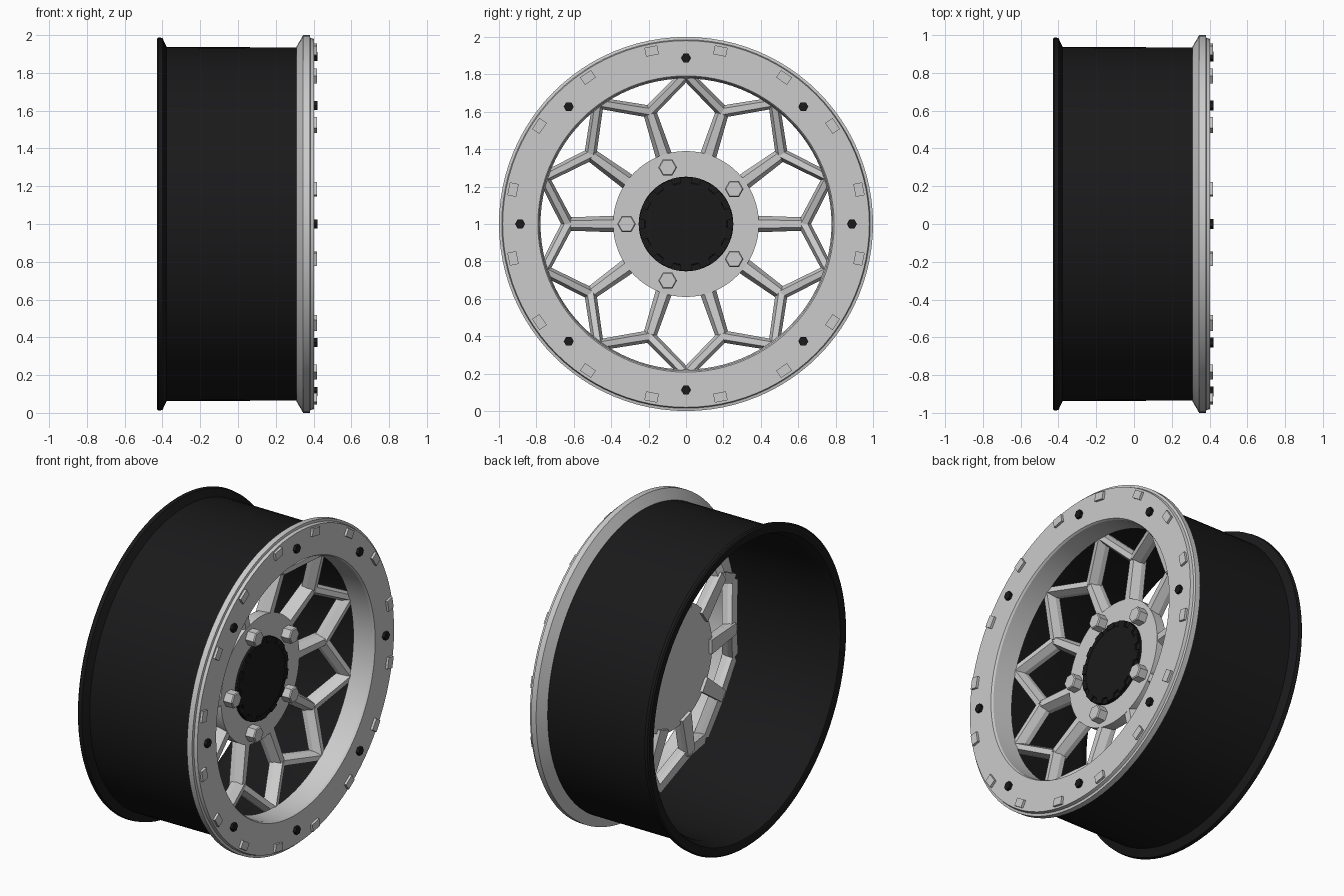
import bpy, bmesh
from math import sin, cos, pi, radians
from mathutils import Vector

if "Cube" in bpy.data.objects:
    bpy.data.objects.remove(bpy.data.objects["Cube"])


def polar(x, r, a):
    """Point on the wheel: x along the axle, radius r, angle a from +y."""
    return Vector((x, r * cos(a), 1 + r * sin(a)))


black = bpy.data.materials.new("black")
black.diffuse_color = (0.01, 0.01, 0.011, 1)
black.use_nodes = True
black.node_tree.nodes["Principled BSDF"].inputs["Base Color"].default_value = black.diffuse_color


def finish(name, bm, mat=None, smooth=False):
    bmesh.ops.recalc_face_normals(bm, faces=bm.faces)
    me = bpy.data.meshes.new(name)
    bm.to_mesh(me)
    bm.free()
    ob = bpy.data.objects.new(name, me)
    bpy.context.collection.objects.link(ob)
    if mat:
        me.materials.append(mat)
    if smooth:
        bpy.ops.object.select_all(action='DESELECT')
        ob.select_set(True)
        bpy.context.view_layer.objects.active = ob
        bpy.ops.object.shade_smooth_by_angle(angle=radians(25))
    return ob


def lathe(name, profile, mat=None, n=96):
    """Revolve a closed (x, r) profile about the axle."""
    bm = bmesh.new()
    rings = [[bm.verts.new(polar(x, r, 2 * pi * i / n)) for x, r in profile] for i in range(n)]
    m = len(profile)
    for i in range(n):
        a, b = rings[i], rings[(i + 1) % n]
        for j in range(m):
            k = (j + 1) % m
            bm.faces.new((a[j], a[k], b[k], b[j]))
    return finish(name, bm, mat, True)


def loft(bm, sections):
    """Skin equal-length point loops and cap both ends."""
    loops = [[bm.verts.new(p) for p in s] for s in sections]
    n = len(loops[0])
    for a, b in zip(loops, loops[1:]):
        for i in range(n):
            j = (i + 1) % n
            bm.faces.new((a[i], a[j], b[j], b[i]))
    bm.faces.new(loops[0][::-1])
    bm.faces.new(loops[-1])


def prism(bm, centre, r, sides, x0, x1, turn=0, bevel=0.0):
    def loop(x, rad):
        return [Vector((x, centre.y + rad * cos(turn + 2 * pi * i / sides),
                        centre.z + rad * sin(turn + 2 * pi * i / sides))) for i in range(sides)]
    loft(bm, [loop(x0, r), loop(x1 - bevel, r), loop(x1, r - bevel)] if bevel
         else [loop(x0, r), loop(x1, r)])


def block(bm, r, a, dr, dt, x0, x1):
    """Box at radius r, angle a: dr radial size, dt tangential size."""
    rad, tan = Vector((0, cos(a), sin(a))), Vector((0, -sin(a), cos(a)))
    loft(bm, [[polar(x, r, a) + rad * u * dr / 2 + tan * v * dt / 2
               for u, v in ((-1, -1), (1, -1), (1, 1), (-1, 1))] for x in (x0, x1)])


def bar(bm, p, q, wp, wq, depth):
    """Tapered spoke bar with sloped flanks; p and q lie on its front face."""
    side = (q - p).cross(Vector((1, 0, 0))).normalized()
    loft(bm, [[c - side * w * 0.25, c + side * w * 0.25,
               c + side * w * 0.5 - Vector((depth * 0.6, 0, 0)),
               c + side * w * 0.5 - Vector((depth, 0, 0)),
               c - side * w * 0.5 - Vector((depth, 0, 0)),
               c - side * w * 0.5 - Vector((depth * 0.6, 0, 0))] for c, w in ((p, wp), (q, wq))])


# Barrel with rear flange, open at the back
lathe("barrel", [(-0.425, 0.93), (-0.43, 0.945), (-0.43, 0.98), (-0.422, 0.988), (-0.40, 0.985),
                 (-0.378, 0.937), (0.32, 0.935), (0.32, 0.905), (-0.36, 0.905), (-0.39, 0.915)], black)

# Front clamp ring
lathe("outer_ring", [(0.31, 0.90), (0.31, 0.94), (0.345, 1.0), (0.38, 1.0), (0.383, 0.985), (0.402, 0.98),
                     (0.402, 0.792), (0.39, 0.785), (0.26, 0.778), (0.26, 0.80), (0.29, 0.90)])

# Raised blocks around the ring
bm = bmesh.new()
for i in range(16):
    block(bm, 0.943, radians(11.25 + 22.5 * i), 0.048, 0.07, 0.38, 0.417)
finish("ring_blocks", bm)

# Small dark ring bolts
bm = bmesh.new()
for i in range(8):
    prism(bm, polar(0, 0.887, i * pi / 4), 0.027, 6, 0.39, 0.42)
finish("ring_bolts", bm, black)

# Hub disc
bm = bmesh.new()
prism(bm, polar(0, 0, 0), 0.39, 64, 0.09, 0.155)
finish("hub", bm, smooth=True)

# Forked spokes
bm = bmesh.new()
for i in range(10):
    a = i * pi / 5
    fork = polar(0.18, 0.645, a)
    bar(bm, polar(0.15, 0.36, a), fork, 0.09, 0.07, 0.08)
    for s in (-1, 1):
        bar(bm, polar(0.183, 0.632, a), polar(0.27, 0.80, a + s * pi / 10), 0.065, 0.06, 0.08)
finish("spokes", bm)

# Lug bolts
bm = bmesh.new()
for i in range(5):
    a = pi + i * 2 * pi / 5
    prism(bm, polar(0, 0.318, a), 0.05, 6, 0.14, 0.215, 0, 0.006)
finish("lug_bolts", bm)

# Centre cap with notched rim
bm = bmesh.new()
prism(bm, polar(0, 0, 0), 0.253, 64, 0.14, 0.168)
finish("centre_cap", bm, black, True)
bm = bmesh.new()
prism(bm, polar(0, 0, 0), 0.222, 64, 0.15, 0.176, 0, 0.004)
finish("cap_face", bm, black, True)
bm = bmesh.new()
for i in range(14):
    block(bm, 0.232, 2 * pi * (i + 0.5) / 14, 0.034, 0.06, 0.15, 0.178)
finish("cap_teeth", bm, black)
